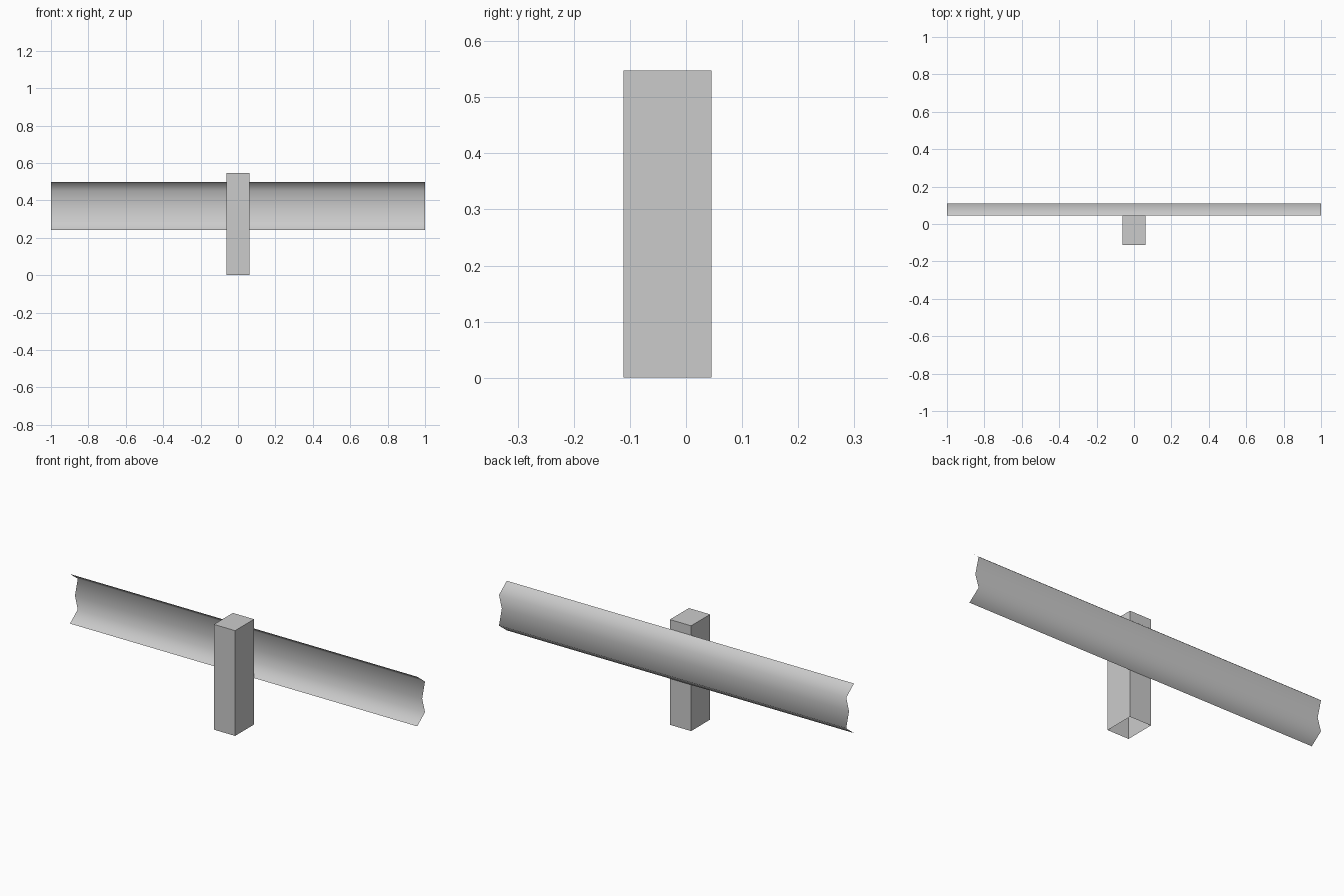
import bpy
import bmesh

cube = bpy.data.objects.get("Cube")
if cube:
    bpy.data.objects.remove(cube)


def make_material(name, value):
    mat = bpy.data.materials.new(name)
    mat.use_nodes = True
    colour = (value, value, value, 1)
    mat.diffuse_color = colour
    mat.node_tree.nodes["Principled BSDF"].inputs["Base Color"].default_value = colour
    return mat


def make_object(name, bm, mat):
    mesh = bpy.data.meshes.new(name)
    bm.to_mesh(mesh)
    bm.free()
    mesh.materials.append(mat)
    obj = bpy.data.objects.new(name, mesh)
    bpy.context.collection.objects.link(obj)
    return obj


steel = make_material("galvanised grey", 0.6)

# Post: box with an open underside
bm = bmesh.new()
bmesh.ops.create_cube(bm, size=1)
for v in bm.verts:
    v.co.x *= 0.122
    v.co.y = v.co.y * 0.156 - 0.033
    v.co.z = (v.co.z + 0.5) * 0.548
bm.normal_update()
bottom = [f for f in bm.faces if f.normal.z < -0.5]
bmesh.ops.delete(bm, geom=bottom, context="FACES_ONLY")
make_object("post", bm, steel)

# Rail: thin corrugated sheet, mirrored about its middle height
half = [(0.046, 0.129), (0.11, 0.08), (0.087, 0)]
mid_z = 0.37
profile = [(y, mid_z + z) for y, z in half]
profile += [(y, mid_z - z) for y, z in reversed(half[:-1])]
bm = bmesh.new()
rows = [[bm.verts.new((x, y, z)) for x in (-1, 1)] for y, z in profile]
for upper, lower in zip(rows, rows[1:]):
    face = bm.faces.new((upper[0], lower[0], lower[1], upper[1]))
    face.smooth = True
make_object("rail", bm, steel)
